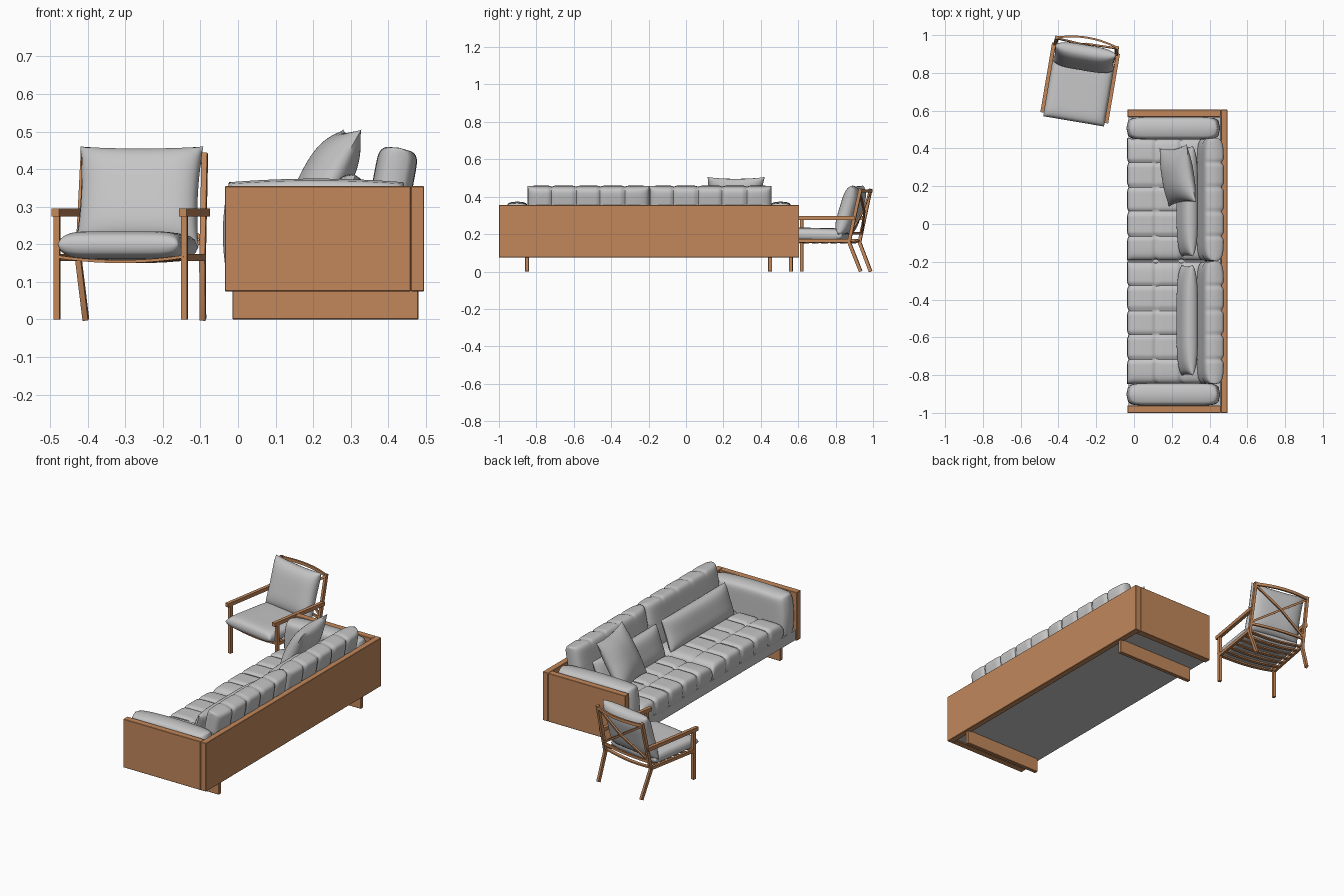
import bpy, bmesh, math
from mathutils import Matrix, Vector

cube = bpy.data.objects.get("Cube")
if cube:
    bpy.data.objects.remove(cube, do_unlink=True)


def material(name, rgb):
    m = bpy.data.materials.new(name)
    m.use_nodes = True
    m.diffuse_color = (*rgb, 1)
    bsdf = next(n for n in m.node_tree.nodes if n.type == 'BSDF_PRINCIPLED')
    bsdf.inputs["Base Color"].default_value = (*rgb, 1)
    return m


WOOD = material("warm wood", (0.54, 0.245, 0.105))
FABRIC = material("light grey fabric", (0.56, 0.56, 0.56))


def finish(name, bm, mat, smooth=False):
    bmesh.ops.recalc_face_normals(bm, faces=bm.faces)
    me = bpy.data.meshes.new(name)
    bm.to_mesh(me)
    bm.free()
    me.materials.append(mat)
    ob = bpy.data.objects.new(name, me)
    bpy.context.collection.objects.link(ob)
    if smooth:
        bpy.ops.object.select_all(action='DESELECT')
        ob.select_set(True)
        bpy.context.view_layer.objects.active = ob
        bpy.ops.object.shade_smooth_by_angle(angle=math.radians(50))
    return ob


def box(name, lo, hi, mat):
    """Axis-aligned box between two corners, with a slim bevel."""
    lo, hi = Vector(lo), Vector(hi)
    bm = bmesh.new()
    bmesh.ops.create_cube(bm, size=1, matrix=Matrix.Translation((lo + hi) / 2)
                          @ Matrix.Diagonal((*(hi - lo), 1)))
    ob = finish(name, bm, mat)
    bev = ob.modifiers.new("bevel", 'BEVEL')
    bev.width = 0.002
    return ob


def sweep(name, pts, side, w, h, M):
    """Wooden bar of w x h section along a path; side sets the width direction."""
    pts, side = [Vector(p) for p in pts], Vector(side).normalized()
    bm = bmesh.new()
    rings = []
    for i, p in enumerate(pts):
        t = (pts[min(i + 1, len(pts) - 1)] - pts[max(i - 1, 0)]).normalized()
        n = t.cross(side).normalized()
        s = n.cross(t)
        rings.append([bm.verts.new(M @ (p + s * a * w / 2 + n * b * h / 2))
                      for a, b in ((-1, -1), (1, -1), (1, 1), (-1, 1))])
    for r, q in zip(rings, rings[1:]):
        for k in range(4):
            bm.faces.new((r[k], r[(k + 1) % 4], q[(k + 1) % 4], q[k]))
    bm.faces.new(rings[0])
    bm.faces.new(rings[-1])
    return finish(name, bm, WOOD, True)


def frame(origin, xdir, ydir):
    x = Vector(xdir).normalized()
    z = x.cross(Vector(ydir)).normalized()
    y = z.cross(x)
    m = Matrix((x, y, z)).transposed().to_4x4()
    m.translation = Vector(origin)
    return m


def cushion(name, M, w, d, t, p=8, q=2.5, pinch=0.0, xs=(), ys=(), dip=0.012, n=32, m=32):
    """Stuffed pad of half sizes w, d, t. High p is boxy, p=2 is a pillow.
    pinch pulls in the side middles; xs and ys are the tufted seam lines."""
    bm = bmesh.new()
    ease = lambda s: 0.5 * s + 0.5 * math.sin(s * math.pi / 2)
    groove = lambda a, lines: max((math.exp(-((a - l) / 0.011) ** 2) for l in lines), default=0)
    sheets = {1: {}, -1: {}}
    for i in range(n + 1):
        for j in range(m + 1):
            u, v = ease(2 * i / n - 1), ease(2 * j / m - 1)
            gx, gy = groove(w * u, xs), groove(d * v, ys)
            x = w * u * (1 - pinch * (1 - v * v) - 0.02 * gy)
            y = d * v * (1 - pinch * (1 - u * u) - 0.04 * gx)
            f = max(0, (1 - abs(u) ** p) * (1 - abs(v) ** p)) ** (1 / q)
            z = t * f - dip * (max(gx, gy) + 0.8 * gx * gy) * f
            rim = i in (0, n) or j in (0, m)
            sheets[1][i, j] = bm.verts.new(M @ Vector((x, y, 0 if rim else z)))
            sheets[-1][i, j] = sheets[1][i, j] if rim else bm.verts.new(M @ Vector((x, y, -t * f)))
    for s in sheets.values():
        for i in range(n):
            for j in range(m):
                vs = [s[i, j], s[i + 1, j], s[i + 1, j + 1], s[i, j + 1]]
                if not bm.faces.get(vs):
                    bm.faces.new(vs)
    return finish(name, bm, FABRIC, True)


# Sofa: wooden surround and sled feet
box("sofa_back_panel", (0.46, -1.0, 0.075), (0.495, 0.605, 0.355), WOOD)
box("sofa_right_end_panel", (-0.035, -1.0, 0.075), (0.46, -0.962, 0.355), WOOD)
box("sofa_left_end_panel", (-0.035, 0.567, 0.075), (0.46, 0.605, 0.355), WOOD)
for label, y in (("right", -0.85), ("left", 0.45)):
    box(f"sofa_{label}_foot", (-0.015, y - 0.011, 0), (0.48, y + 0.011, 0.082), WOOD)

# Sofa: upholstered base, arms, seats and backs
box("sofa_base", (-0.03, -0.962, 0.08), (0.46, 0.567, 0.14), FABRIC)
for label, y in (("right", -0.902), ("left", 0.507)):
    cushion(f"sofa_{label}_arm_pad", frame((0.208, y, 0.228), (1, 0, 0), (0, 0, 1)),
            0.232, 0.137, 0.059, p=10, q=3, pinch=-0.07)
cells = [-0.195, -0.065, 0.065, 0.195]
for label, y in (("right", -0.522), ("left", 0.13)):
    cushion(f"sofa_{label}_seat_cushion", frame((0.165, y, 0.172), (0, 1, 0), (-1, 0, 0)),
            0.324, 0.202, 0.058, p=14, q=3, xs=cells, ys=(-0.085, 0.05), dip=0.01, n=80, m=56)
    cushion(f"sofa_{label}_back_cushion", frame((0.405, y, 0.325), (0, 1, 0), (0.045, 0, 0.24)),
            0.326, 0.134, 0.054, p=10, q=3, xs=cells, ys=(0.0,), dip=0.012, n=80, m=40)

# Loose pillows
for label, y in (("right", -0.51), ("left", 0.12)):
    cushion(f"{label}_lumbar_pillow", frame((0.282, y, 0.30), (0, 1, 0), (0.06, 0, 0.17)),
            0.292, 0.09, 0.044, p=4, q=2, pinch=0.02)
cushion("square_pillow", frame((0.232, 0.257, 0.372), (0.045, -0.285, 0), (0.135, 0.02, 0.25)),
        0.155, 0.152, 0.062, p=2.5, q=1.6, pinch=0.09)

# Armchair, turned slightly about the vertical
C = Matrix.Translation((-0.315, 0.57, 0)) @ Matrix.Rotation(math.radians(-9.6), 4, 'Z')
X, Y, Z = (1, 0, 0), (0, 1, 0), (0, 0, 1)
for label, s in (("right", -1), ("left", 1)):
    x = s * 0.172
    sweep(f"chair_{label}_front_leg", [(x, 0.02, 0), (x, 0.02, 0.276)], X, 0.016, 0.018, C)
    sweep(f"chair_{label}_armrest", [(x, -0.008, 0.285), (x, 0.366, 0.285)], X, 0.02, 0.021, C)
    sweep(f"chair_{label}_side_rail", [(x, 0.02, 0.165), (s * 0.168, 0.335, 0.165)], X, 0.014, 0.018, C)
    sweep(f"chair_{label}_back_leg_and_post",
          [(s * 0.158, 0.396, 0), (s * 0.167, 0.335, 0.155), (s * 0.167, 0.338, 0.175),
           (s * 0.163, 0.396, 0.442)], X, 0.015, 0.018, C)
    # Crossed braces behind the back cushion
    sweep(f"chair_{label}_cross_brace",
          [(s * 0.16, 0.392, 0.425), (0, 0.385 + s * 0.004, 0.32), (-s * 0.163, 0.35, 0.215)],
          (0, 1, -0.25), 0.009, 0.012, C)


def bowed(half, y, z, back=0.0, sag=0.0):
    """Points of a shallow arc from side to side."""
    return [(half * k / 5, y + back * (1 - (k / 5) ** 2), z - sag * (1 - (k / 5) ** 2))
            for k in range(-5, 6)]


sweep("chair_top_rail", bowed(0.168, 0.394, 0.43, back=0.028), Z, 0.017, 0.010, C)
sweep("chair_lower_back_rail", bowed(0.167, 0.345, 0.205, back=0.012), Z, 0.014, 0.010, C)
for k in range(7):
    sweep(f"chair_seat_slat_{k + 1}", bowed(0.17, 0.02 + 0.051 * k, 0.167, sag=0.013), Y, 0.02, 0.008, C)

# Armchair cushions
cushion("chair_seat_cushion", C @ frame((0, 0.135, 0.196), X, (0, 1, -0.02)),
        0.163, 0.162, 0.037, p=7, q=2.5)
cushion("chair_back_cushion", C @ frame((0, 0.315, 0.328), X, (0, 0.075, 0.25)),
        0.166, 0.138, 0.05, p=4, q=2, pinch=0.05)
